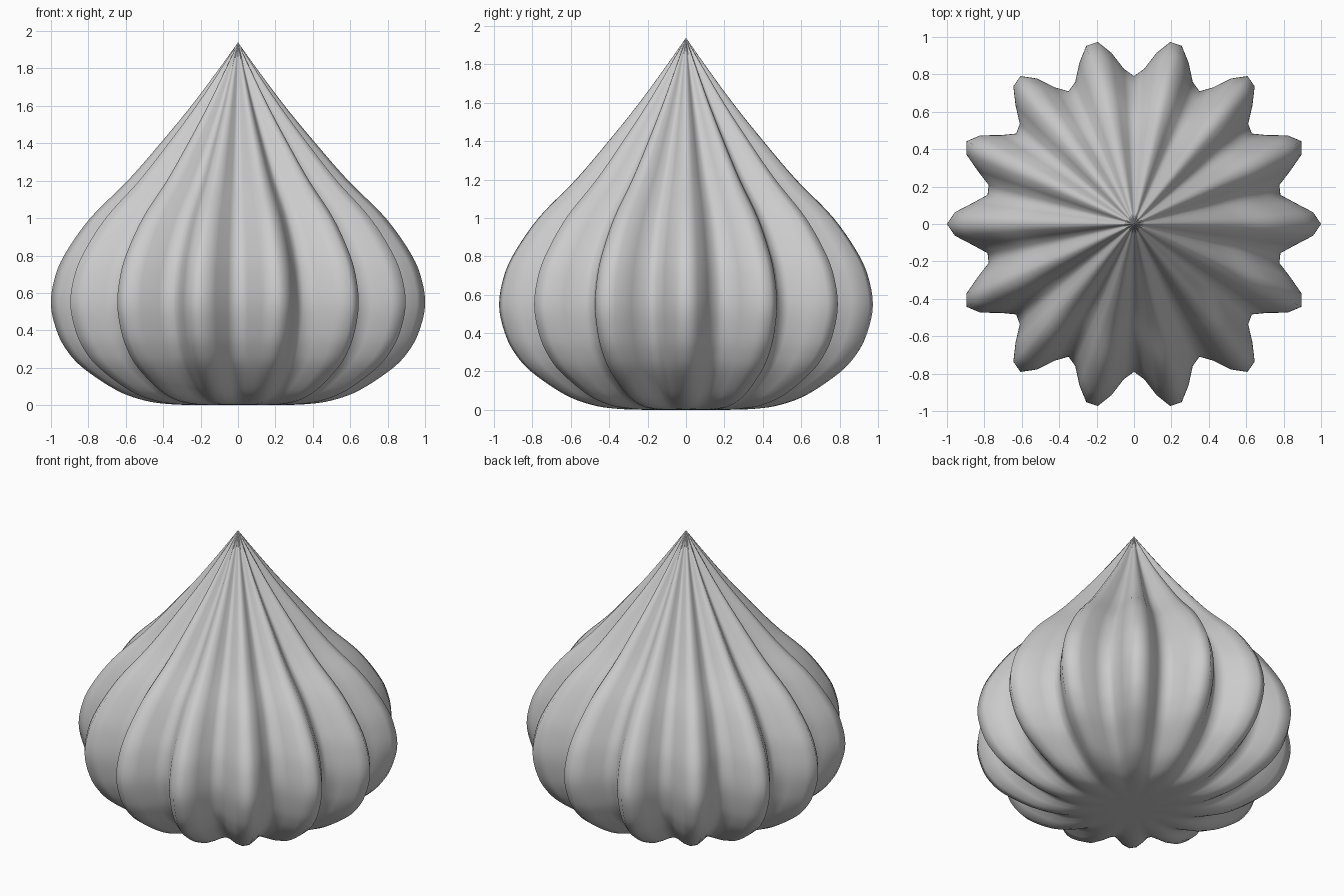
import bpy, bmesh, math

if "Cube" in bpy.data.objects:
    bpy.data.objects.remove(bpy.data.objects["Cube"])

SEGMENTS, RIBS, STEPS = 96, 14, 5
# Ridge profile: (radius, height) from base to tip
PROFILE = [(0.2, 0.0), (0.36, 0.005), (0.5, 0.025), (0.65, 0.08), (0.83, 0.2),
           (0.92, 0.3), (0.97, 0.4), (1.0, 0.53), (0.985, 0.66), (0.93, 0.8),
           (0.79, 1.0), (0.59, 1.2), (0.415, 1.4), (0.25, 1.6), (0.1, 1.8),
           (0.005, 1.932)]


def spline(points, steps):
    """Catmull-Rom curve through the points."""
    p = [points[0]] + points + [points[-1]]
    out = []
    for i in range(1, len(p) - 2):
        for s in range(steps):
            t = s / steps
            out.append(tuple(0.5 * (2 * b + (c - a) * t
                                    + (2 * a - 5 * b + 4 * c - d) * t ** 2
                                    + (3 * b - a - 3 * c + d) * t ** 3)
                             for a, b, c, d in zip(*p[i - 1:i + 3])))
    return out + [points[-1]]


# Ribbed body: profile swept round with a cosine wave on the radius
bm = bmesh.new()
rings = []
for r, z in spline(PROFILE, STEPS):
    ring = []
    for i in range(SEGMENTS):
        a = math.tau * i / SEGMENTS
        k = r * (0.895 + 0.105 * math.cos(RIBS * a))
        ring.append(bm.verts.new((k * math.cos(a), k * math.sin(a), max(z, 0))))
    rings.append(ring)

for low, high in zip(rings, rings[1:]):
    for i in range(SEGMENTS):
        j = (i + 1) % SEGMENTS
        bm.faces.new((low[i], low[j], high[j], high[i]))

# Close the flat base and the pointed tip
base = bm.verts.new((0, 0, 0))
tip = bm.verts.new((0, 0, 1.94))
for i in range(SEGMENTS):
    j = (i + 1) % SEGMENTS
    bm.faces.new((base, rings[0][j], rings[0][i]))
    bm.faces.new((tip, rings[-1][i], rings[-1][j]))

for f in bm.faces:
    f.smooth = True
mesh = bpy.data.meshes.new("ribbed_dome")
bm.to_mesh(mesh)
bm.free()
dome = bpy.data.objects.new("ribbed_dome", mesh)
bpy.context.collection.objects.link(dome)
